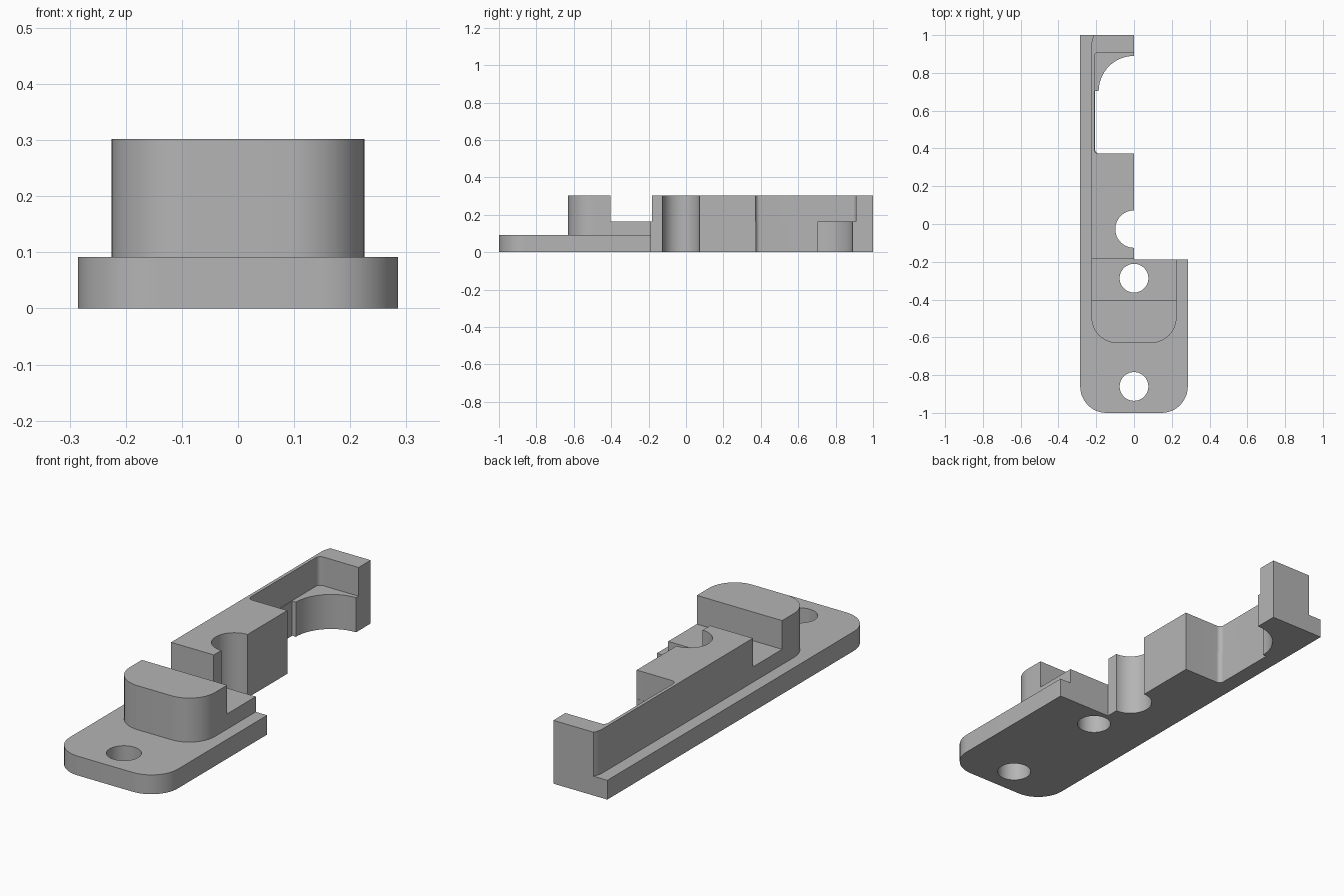
import bpy
import bmesh
from math import cos, sin, pi, radians

cube = bpy.data.objects.get("Cube")
if cube:
    bpy.data.objects.remove(cube, do_unlink=True)

grey = bpy.data.materials.new("plain grey")
grey.use_nodes = True
colour = (0.46, 0.46, 0.46, 1)
grey.diffuse_color = colour
grey.node_tree.nodes["Principled BSDF"].inputs["Base Color"].default_value = colour


def prism(name, outline, z0, z1):
    """Extrude a counter-clockwise outline from z0 to z1."""
    bm = bmesh.new()
    face = bm.faces.new([bm.verts.new((x, y, z0)) for x, y in outline])
    top = bmesh.ops.extrude_face_region(bm, geom=[face])["geom"]
    bmesh.ops.translate(bm, vec=(0, 0, z1 - z0),
                        verts=[v for v in top if isinstance(v, bmesh.types.BMVert)])
    bmesh.ops.recalc_face_normals(bm, faces=bm.faces)
    mesh = bpy.data.meshes.new(name)
    bm.to_mesh(mesh)
    bm.free()
    mesh.materials.append(grey)
    obj = bpy.data.objects.new(name, mesh)
    bpy.context.collection.objects.link(obj)
    return obj


def rounded(x0, x1, y0, y1, r_front=0, r_back=0, steps=12):
    """Rectangle outline with separate front and back corner radii."""
    points = []
    for x, y, sx, sy, r, start in (
            (x1, y0, -1, 1, r_front, -pi / 2), (x1, y1, -1, -1, r_back, 0),
            (x0, y1, 1, -1, r_back, pi / 2), (x0, y0, 1, 1, r_front, pi)):
        if r == 0:
            points.append((x, y))
            continue
        for i in range(steps + 1):
            a = start + pi / 2 * i / steps
            points.append((x + sx * r + r * cos(a), y + sy * r + r * sin(a)))
    return points


def circle(x, y, r, steps=64):
    return [(x + r * cos(2 * pi * i / steps), y + r * sin(2 * pi * i / steps))
            for i in range(steps)]


def combine(target, tool, operation):
    mod = target.modifiers.new(tool.name, "BOOLEAN")
    mod.operation = operation
    mod.solver = "EXACT"
    mod.object = tool
    bpy.context.view_layer.objects.active = target
    bpy.ops.object.modifier_apply(modifier=mod.name)
    bpy.data.objects.remove(tool, do_unlink=True)


# Flanged plate with the raised body on top
bracket = prism("half_bracket", rounded(-0.285, 0.285, -1, 1.14, 0.14, 0.14), 0, 0.092)
body = prism("raised_body", rounded(-0.225, 0.225, -0.63, 1.08, 0.135, 0.135), 0.04, 0.302)
combine(bracket, body, "UNION")

# Removed half, trimmed back end and cross slot
low, high = -0.2, 0.6
cutters = [
    ("side_cut", rounded(0, 1, -0.187, 2), low, high),
    ("back_cut", rounded(-1, 1, 1, 2), low, high),
    ("cross_slot", rounded(-1, 1, -0.403, -0.183), 0.165, high),
    # Screw holes and vertical half bore
    ("front_screw_hole", circle(0, -0.86, 0.076), low, high),
    ("slot_screw_hole", circle(0, -0.287, 0.076), low, high),
    ("half_bore", circle(0, -0.027, 0.099), low, high),
    # Stepped pocket with a round seat in its ledge
    ("upper_pocket", rounded(-0.209, 0.3, 0.372, 0.909, 0.022, 0.022), 0.165, high),
    ("through_pocket", rounded(-0.206, 0.3, 0.373, 0.703, 0.022), low, 0.2),
    ("round_seat", circle(0, 0.703, 0.187), low, 0.19),
]
for name, outline, z0, z1 in cutters:
    combine(bracket, prism(name, outline, z0, z1), "DIFFERENCE")

# Smooth the rounded walls, keep the edges crisp
bpy.ops.object.select_all(action="DESELECT")
bracket.select_set(True)
bpy.context.view_layer.objects.active = bracket
bpy.ops.object.shade_smooth_by_angle(angle=radians(25))
